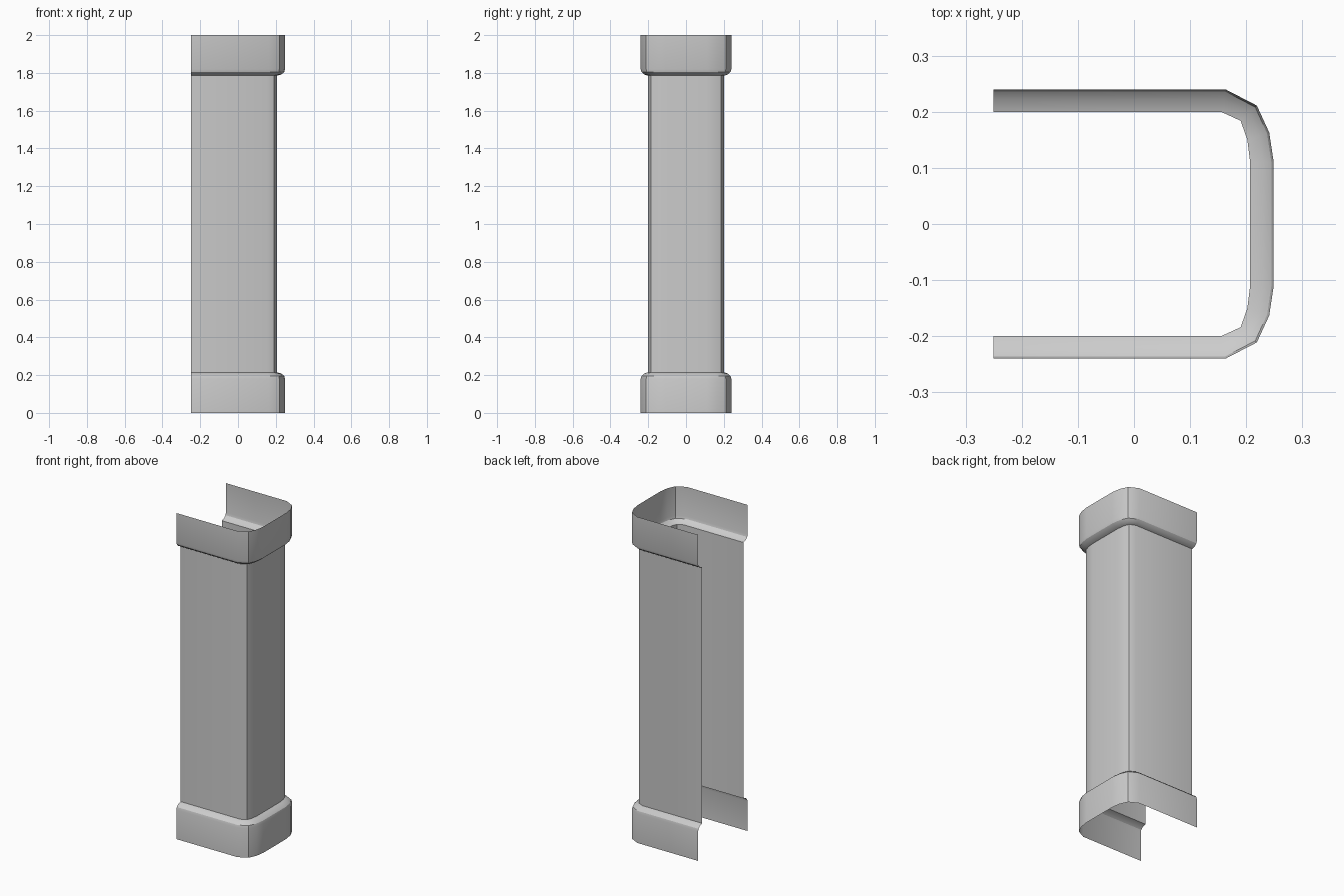
import bpy, bmesh, math

if "Cube" in bpy.data.objects:
    bpy.data.objects.remove(bpy.data.objects["Cube"])

# Half plan outlines (open back end to front centre): casing shaft and cap
INNER = [(-0.25, 0.2), (0.155, 0.2), (0.19, 0.184), (0.202, 0.15), (0.207, 0.11)]
OUTER = [(-0.25, 0.24), (0.163, 0.24), (0.219, 0.211), (0.241, 0.163), (0.249, 0.11)]


def outline(t):
    """U-shaped plan blended between shaft (0) and cap (1), mirrored in y."""
    half = [(a[0] + (b[0] - a[0]) * t, a[1] + (b[1] - a[1]) * t)
            for a, b in zip(INNER, OUTER)]
    return half + [(x, -y) for x, y in reversed(half)]


# Vertical profile: bottom cap, rounded shoulder, then its mirror at the top
lower = [(1, 0), (1, 0.18), (0.9, 0.195), (0.55, 0.208), (0, 0.215)]
levels = lower + [(t, 2 - z) for t, z in reversed(lower)]

# Open column casing lofted through the levels
bm = bmesh.new()
rings = [[bm.verts.new((x, y, z)) for x, y in outline(t)] for t, z in levels]
for r0, r1 in zip(rings, rings[1:]):
    for i in range(len(r0) - 1):
        bm.faces.new((r0[i + 1], r0[i], r1[i], r1[i + 1]))
mesh = bpy.data.meshes.new("column_casing")
bm.to_mesh(mesh)
bm.free()
casing = bpy.data.objects.new("column_casing", mesh)
bpy.context.collection.objects.link(casing)

# Soft shading on the gentle bends, crisp shoulder edges
bpy.context.view_layer.objects.active = casing
casing.select_set(True)
bpy.ops.object.shade_smooth_by_angle(angle=math.radians(30))
